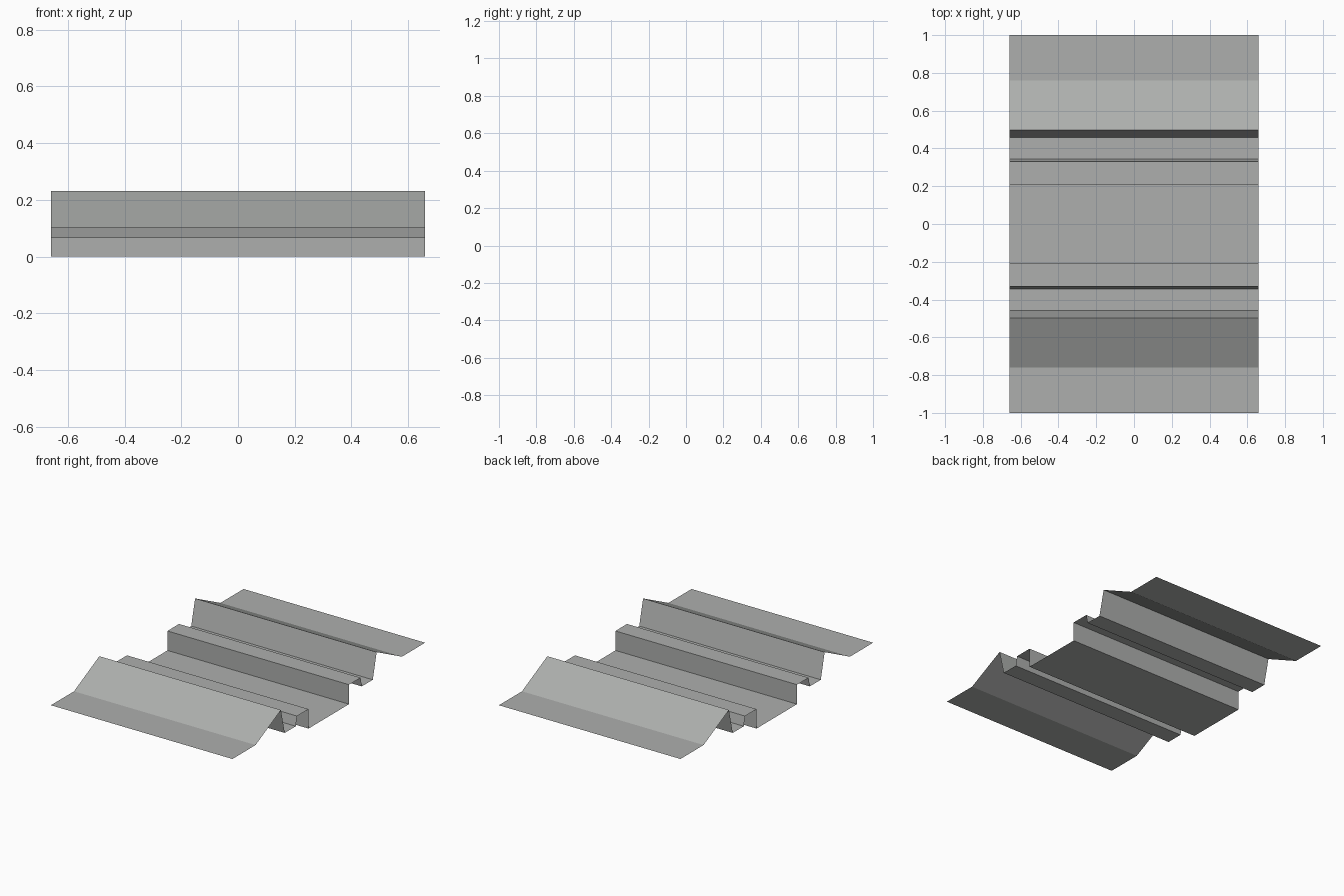
import bpy, bmesh

if "Cube" in bpy.data.objects:
    bpy.data.objects.remove(bpy.data.objects["Cube"])

# One steel grey colour
grey = bpy.data.materials.new("steel grey")
grey.diffuse_color = (0.42, 0.43, 0.42, 1)
grey.use_nodes = True
grey.node_tree.nodes["Principled BSDF"].inputs["Base Color"].default_value = grey.diffuse_color

# Half profile (y, z) of the folded sheet, from the centre pan to the outer flange
half = [(0.21, 0.0), (0.21, 0.128), (0.33, 0.128), (0.343, 0.066), (0.457, 0.066),
        (0.497, 0.232), (0.76, 0.102), (1.0, 0.102)]
profile = [(-y, z) for y, z in reversed(half)] + half
W = 0.66

# Thin sheet: sweep the profile along x
bm = bmesh.new()
left = [bm.verts.new((-W, y, z)) for y, z in profile]
right = [bm.verts.new((W, y, z)) for y, z in profile]
for i in range(len(profile) - 1):
    bm.faces.new((left[i], right[i], right[i + 1], left[i + 1]))
mesh = bpy.data.meshes.new("folded_sheet")
bm.to_mesh(mesh)
bm.free()
mesh.materials.append(grey)
sheet = bpy.data.objects.new("folded_sheet", mesh)
bpy.context.collection.objects.link(sheet)
